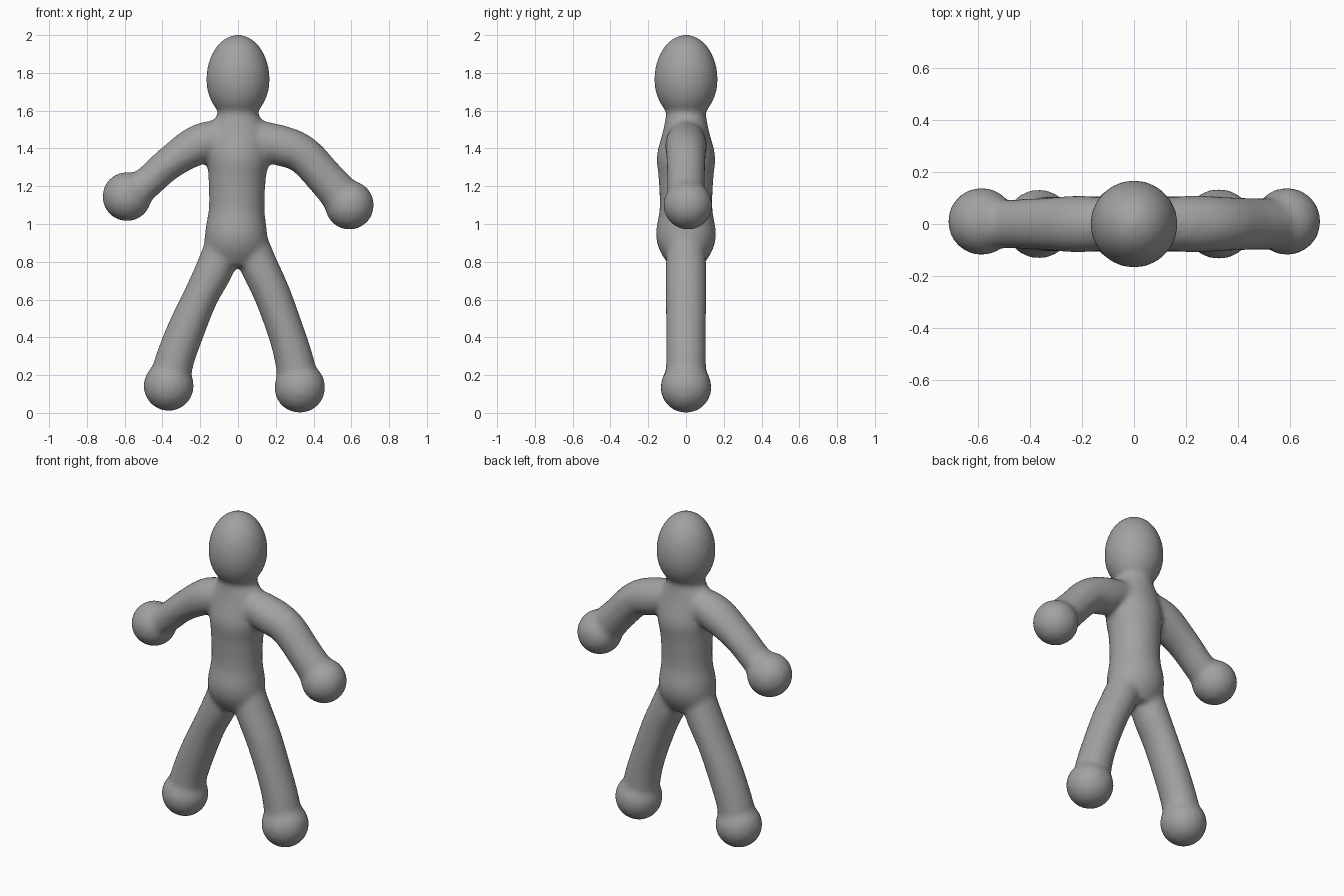
import bpy, bmesh, math
from mathutils import Vector, Matrix

if "Cube" in bpy.data.objects:
    bpy.data.objects.remove(bpy.data.objects["Cube"])

clay = bpy.data.materials.new("clay grey")
clay.diffuse_color = (0.36, 0.36, 0.36, 1)
clay.use_nodes = True
clay.node_tree.nodes["Principled BSDF"].inputs["Base Color"].default_value = clay.diffuse_color
bm = bmesh.new()


def spline(rows, steps=6):
    """Smooth the (x, z, in-plane radius, depth radius) rows."""
    p = [Vector(r) for r in rows]
    p = [2 * p[0] - p[1]] + p + [2 * p[-1] - p[-2]]
    out = []
    for a, b, c, d in zip(p, p[1:], p[2:], p[3:]):
        for i in range(steps):
            t = i / steps
            out.append(0.5 * (2 * b + (c - a) * t + (2 * a - 5 * b + 4 * c - d) * t ** 2
                              + (3 * b - a - 3 * c + d) * t ** 3))
    return out + [p[-2]]


def loft(rows, sides=32):
    """Closed elliptical tube along a path in the x-z plane."""
    pts = spline(rows)
    rings = []
    for i, p in enumerate(pts):
        t = pts[min(i + 1, len(pts) - 1)] - pts[max(i - 1, 0)]
        t = Vector((t[0], t[1])).normalized()
        ring = []
        for k in range(sides):
            a = 2 * math.pi * k / sides
            c, s = p[2] * math.cos(a), p[3] * math.sin(a)
            ring.append(bm.verts.new((p[0] + t.y * c, s, p[1] - t.x * c)))
        rings.append(ring)
    for r, q in zip(rings, rings[1:]):
        for k in range(sides):
            j = (k + 1) % sides
            bm.faces.new((r[k], r[j], q[j], q[k]))
    bm.faces.new(rings[0][::-1])
    bm.faces.new(rings[-1])


def ball(center, r, up=None, down=None):
    """Sphere, or an egg with different upper and lower heights."""
    vs = bmesh.ops.create_uvsphere(bm, u_segments=40, v_segments=28, radius=1)["verts"]
    for v in vs:
        h = (up or r) if v.co.z > 0 else (down or r)
        v.co = Vector(center) + Vector((v.co.x * r, v.co.y * r, v.co.z * h))


# Head and neck
ball((0, 0, 1.765), 0.168, 0.237, 0.215)

# Torso
loft([(0, 1.68, 0.10, 0.10), (0, 1.59, 0.105, 0.105), (0, 1.50, 0.15, 0.12),
      (0, 1.36, 0.165, 0.155), (-0.005, 1.24, 0.152, 0.145), (-0.007, 1.08, 0.148, 0.14),
      (-0.01, 0.95, 0.165, 0.16), (-0.01, 0.86, 0.16, 0.14), (-0.01, 0.78, 0.10, 0.09)])

# Arms with ball hands
loft([(-0.03, 1.47, 0.09, 0.09), (-0.20, 1.425, 0.105, 0.11), (-0.36, 1.325, 0.088, 0.10),
      (-0.485, 1.215, 0.085, 0.095), (-0.58, 1.15, 0.10, 0.10)])
ball((-0.588, 0.01, 1.145), 0.13)
loft([(0.03, 1.47, 0.09, 0.09), (0.21, 1.42, 0.107, 0.11), (0.34, 1.37, 0.102, 0.105),
      (0.465, 1.24, 0.10, 0.10), (0.58, 1.11, 0.11, 0.10)])
ball((0.59, 0.01, 1.1), 0.13)

# Legs with ball feet
loft([(-0.07, 0.90, 0.10, 0.10), (-0.125, 0.76, 0.10, 0.108), (-0.20, 0.61, 0.093, 0.108),
      (-0.275, 0.44, 0.10, 0.106), (-0.335, 0.28, 0.103, 0.106), (-0.365, 0.15, 0.11, 0.11)])
ball((-0.367, 0, 0.143), 0.133)
loft([(0.06, 0.90, 0.10, 0.10), (0.115, 0.77, 0.10, 0.108), (0.18, 0.63, 0.098, 0.108),
      (0.25, 0.44, 0.097, 0.106), (0.295, 0.29, 0.102, 0.106), (0.32, 0.15, 0.11, 0.11)])
ball((0.327, 0, 0.135), 0.135)

bmesh.ops.recalc_face_normals(bm, faces=bm.faces)
mesh = bpy.data.meshes.new("clay_figure")
bm.to_mesh(mesh)
bm.free()
mesh.materials.append(clay)
figure = bpy.data.objects.new("clay_figure", mesh)
bpy.context.collection.objects.link(figure)

# Melt the parts into one soft skin
remesh = figure.modifiers.new("melt", 'REMESH')
remesh.mode = 'VOXEL'
remesh.voxel_size = 0.016
remesh.use_smooth_shade = True
soften = figure.modifiers.new("soften", 'SMOOTH')
soften.factor = 0.5
soften.iterations = 8
